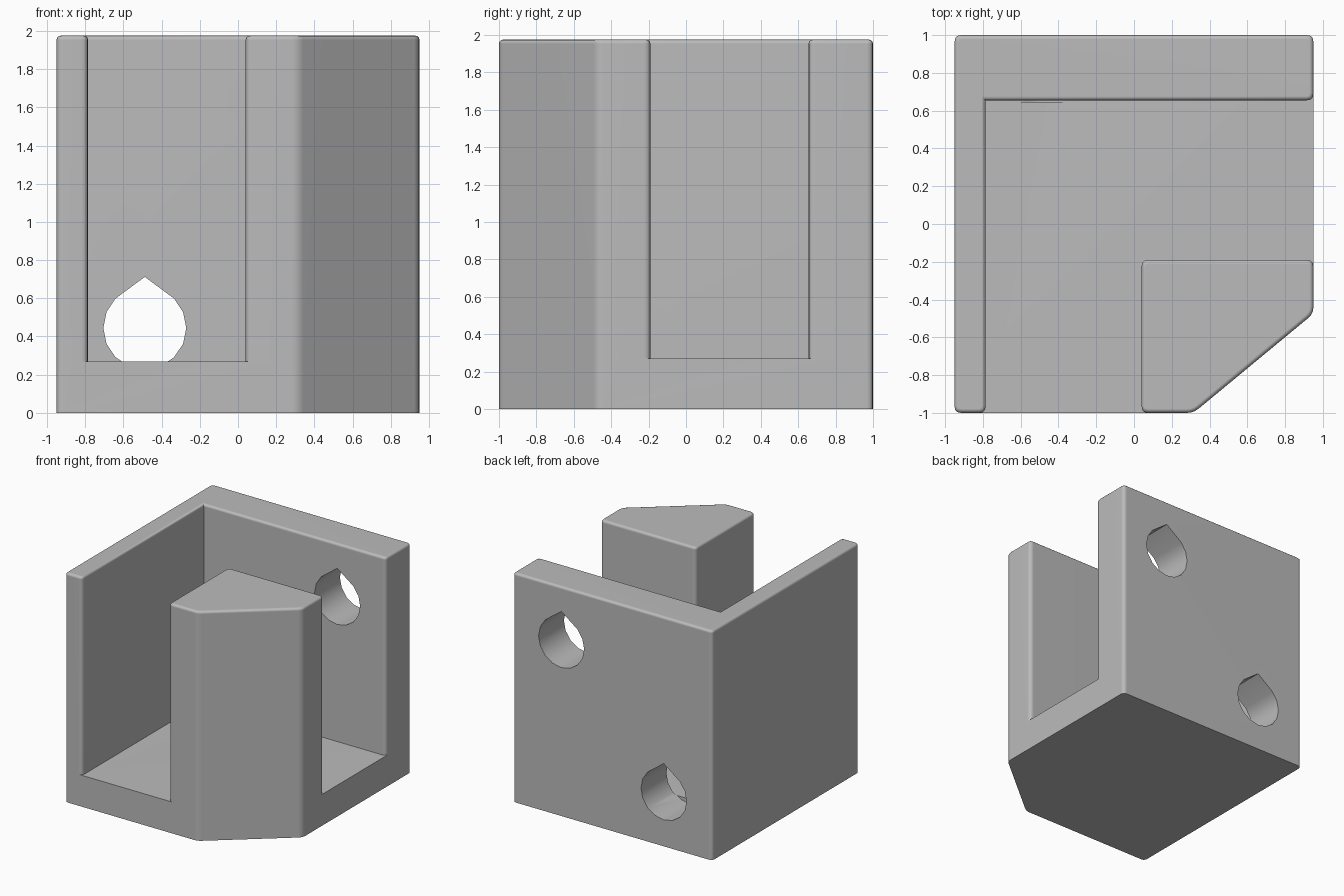
import bpy
import bmesh
import math
from mathutils import Vector

default_cube = bpy.data.objects.get("Cube")
if default_cube:
    bpy.data.objects.remove(default_cube, do_unlink=True)

HEIGHT = 1.975
FLOOR = 0.27
ROUND = 0.035      # softening of upright edges
TOP_BEVEL = 0.022  # softening of top rims

grey = bpy.data.materials.new("plain grey")
grey.use_nodes = True
colour = (0.5, 0.5, 0.5, 1.0)
grey.diffuse_color = colour
grey.node_tree.nodes["Principled BSDF"].inputs["Base Color"].default_value = colour


def soften(outline, steps=3):
    """Round every convex corner of a counter-clockwise outline."""
    pts = [Vector(p) for p in outline]
    result = []
    for i, p in enumerate(pts):
        to_prev = (pts[i - 1] - p).normalized()
        to_next = (pts[(i + 1) % len(pts)] - p).normalized()
        if to_next.cross(to_prev) < 0:  # inner corner stays sharp
            result.append(p)
            continue
        a, b = p + to_prev * ROUND, p + to_next * ROUND
        for k in range(steps + 1):
            s = k / steps
            result.append(a * (1 - s) ** 2 + p * (2 * s * (1 - s)) + b * s ** 2)
    return result


def solid(name, points, depth, rim=0.0):
    """Extrude a planar loop of 3D points along a vector, optionally bevelling the far rim."""
    bm = bmesh.new()
    face = bm.faces.new([bm.verts.new(p) for p in points])
    new = bmesh.ops.extrude_face_region(bm, geom=[face])["geom"]
    verts = [g for g in new if isinstance(g, bmesh.types.BMVert)]
    edges = [g for g in new if isinstance(g, bmesh.types.BMEdge)]
    bmesh.ops.translate(bm, verts=verts, vec=depth)
    bmesh.ops.recalc_face_normals(bm, faces=bm.faces)
    if rim:
        bmesh.ops.bevel(bm, geom=edges, offset=rim, segments=3, profile=0.5,
                        affect='EDGES', clamp_overlap=False)
    mesh = bpy.data.meshes.new(name)
    bm.to_mesh(mesh)
    bm.free()
    mesh.materials.append(grey)
    obj = bpy.data.objects.new(name, mesh)
    bpy.context.collection.objects.link(obj)
    return obj


def prism(name, outline, low, high, rim=0.0):
    points = [(p.x, p.y, low) for p in soften(outline)]
    return solid(name, points, (0, 0, high - low), rim)


def combine(target, tool, operation):
    mod = target.modifiers.new(tool.name, 'BOOLEAN')
    mod.object = tool
    mod.operation = operation
    mod.solver = 'EXACT'
    bpy.ops.object.select_all(action='DESELECT')
    target.select_set(True)
    bpy.context.view_layer.objects.active = target
    bpy.ops.object.modifier_apply(modifier=mod.name)
    bpy.data.objects.remove(tool, do_unlink=True)


# Base plate with a clipped front corner
bracket = prism("corner_bracket", [(-0.95, -1), (0.315, -1), (0.95, -0.475),
                                   (0.95, 1), (-0.95, 1)], 0, FLOOR)

# Thin side wall and thick back wall in one L shape
walls = prism("walls", [(-0.95, -1), (-0.785, -1), (-0.785, 0.655),
                        (0.95, 0.655), (0.95, 1), (-0.95, 1)],
              FLOOR, HEIGHT, TOP_BEVEL)
combine(bracket, walls, 'UNION')

# Clipped corner post
post = prism("corner_post", [(0.04, -1), (0.315, -1), (0.95, -0.475),
                             (0.95, -0.19), (0.04, -0.19)],
             FLOOR, HEIGHT, TOP_BEVEL)
combine(bracket, post, 'UNION')

# Two teardrop screw holes through the back wall
RADIUS = 0.217
for x, z in ((-0.488, 0.445), (0.488, 1.495)):
    loop = [(x, 0.645, z + 0.267)]
    for k in range(13):
        angle = math.radians(135 + 22.5 * k)
        loop.append((x + RADIUS * math.cos(angle), 0.645, z + RADIUS * math.sin(angle)))
    hole = solid("screw_hole_cutter", loop, (0, 0.5, 0))
    hole.hide_render = True
    combine(bracket, hole, 'DIFFERENCE')

# Smooth rounded edges, flat faces
bpy.ops.object.select_all(action='DESELECT')
bracket.select_set(True)
bpy.context.view_layer.objects.active = bracket
bpy.ops.object.shade_smooth_by_angle(angle=math.radians(35))
weighted = bracket.modifiers.new("even_shading", 'WEIGHTED_NORMAL')
weighted.keep_sharp = True
